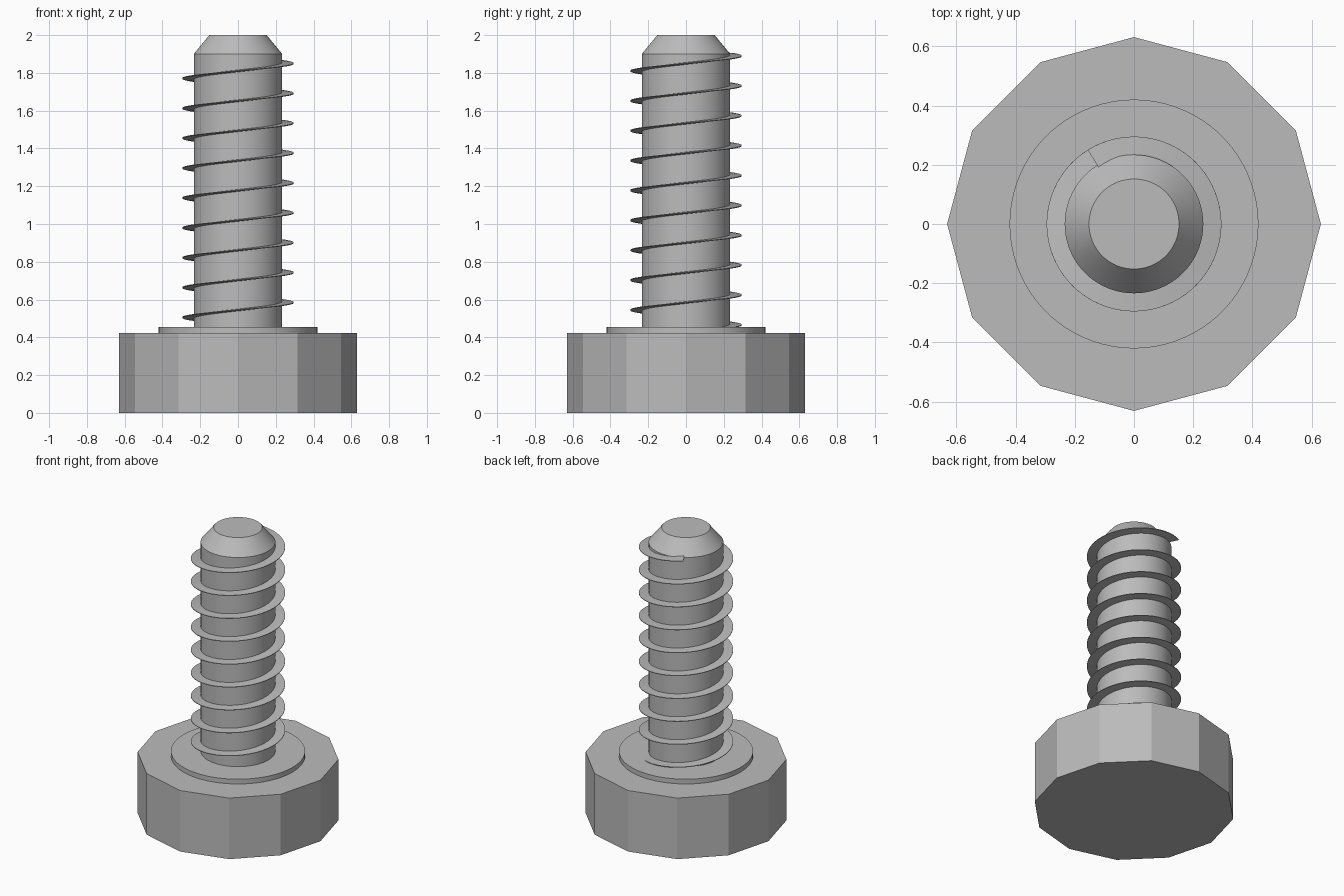
import bpy, math

cube = bpy.data.objects.get("Cube")
if cube:
    bpy.data.objects.remove(cube, do_unlink=True)

steel = bpy.data.materials.new("grey steel")
steel.use_nodes = True
GREY = (0.5, 0.5, 0.5, 1)
steel.diffuse_color = GREY
steel.node_tree.nodes["Principled BSDF"].inputs["Base Color"].default_value = GREY


def add_object(name, verts, faces, smooth):
    mesh = bpy.data.meshes.new(name)
    mesh.from_pydata(verts, [], faces)
    mesh.materials.append(steel)
    obj = bpy.data.objects.new(name, mesh)
    bpy.context.collection.objects.link(obj)
    if smooth:
        bpy.ops.object.select_all(action="DESELECT")
        obj.select_set(True)
        bpy.context.view_layer.objects.active = obj
        bpy.ops.object.shade_smooth_by_angle(angle=math.radians(25))
    return obj


def ring(radius, z, sides):
    steps = [2 * math.pi * i / sides for i in range(sides)]
    return [(radius * math.cos(a), radius * math.sin(a), z) for a in steps]


def turned(name, profile, sides, smooth=True):
    """Closed solid of revolution from (radius, height) points, bottom to top."""
    verts = [v for r, z in profile for v in ring(r, z, sides)]
    faces = [list(reversed(range(sides))),
             list(range(len(verts) - sides, len(verts)))]
    for k in range(len(profile) - 1):
        for i in range(sides):
            j = (i + 1) % sides
            a, b = k * sides, (k + 1) * sides
            faces.append((a + i, a + j, b + j, b + i))
    return add_object(name, verts, faces, smooth)


def helix(name, inner, outer, root, tip, pitch, z_zero, start, end, per_turn):
    """Thin right-handed blade; angles in degrees, z_zero is the height at 0."""
    count = round((end - start) / 360 * per_turn)
    section = [(inner, -root), (outer, -tip), (outer, tip), (inner, root)]
    verts, faces = [], []
    for s in range(count + 1):
        deg = start + (end - start) * s / count
        a = math.radians(deg)
        z = z_zero + pitch * deg / 360
        verts += [(r * math.cos(a), r * math.sin(a), z + dz) for r, dz in section]
    for s in range(count):
        a, b = 4 * s, 4 * s + 4
        for i in range(4):
            j = (i + 1) % 4
            faces.append((a + i, b + i, b + j, a + j))
    faces += [(0, 1, 2, 3), tuple(4 * count + i for i in (3, 2, 1, 0))]
    return add_object(name, verts, faces, True)


# Twelve-sided head standing on the ground
turned("head", [(0.631, 0), (0.631, 0.422)], 12, smooth=False)
# Round raised collar on the head
turned("collar", [(0.42, 0.41), (0.42, 0.455)], 96)
# Round shank with a chamfered tip
turned("shank", [(0.234, 0.44), (0.234, 1.9), (0.152, 2)], 96)
# Spiral thread, starting inside the collar
helix("thread", 0.225, 0.295, 0.006, 0.002, 0.1582, 0.426,
      start=40, end=9 * 360 + 122, per_turn=72)
